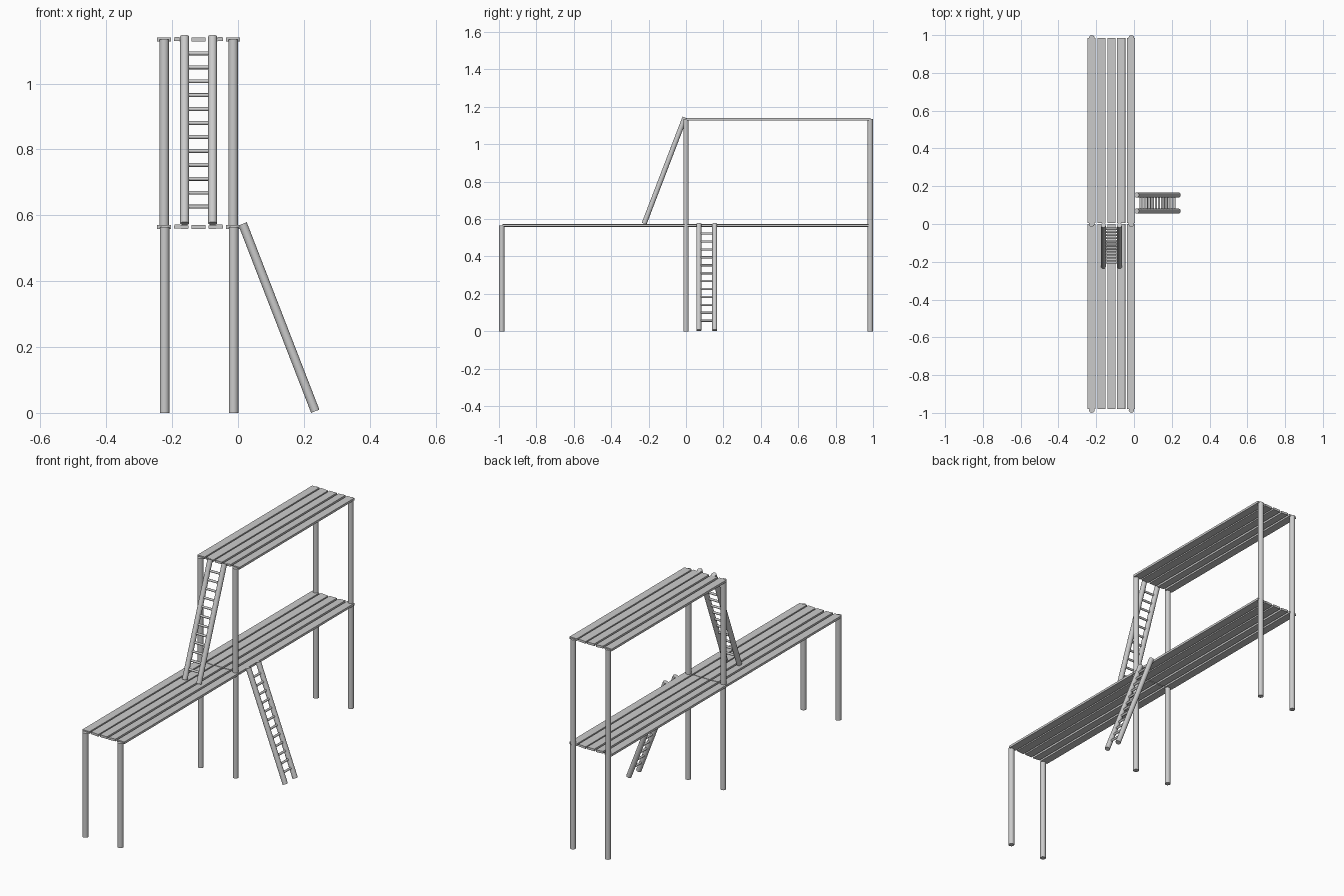
import bpy, math
from mathutils import Vector

if "Cube" in bpy.data.objects:
    bpy.data.objects.remove(bpy.data.objects["Cube"])


def finish(obj, name):
    obj.name = name
    obj.data.name = name
    return obj


def pole(name, a, b, radius, sides=20):
    """Round pole running between two points."""
    a, b = Vector(a), Vector(b)
    d = b - a
    bpy.ops.mesh.primitive_cylinder_add(vertices=sides, radius=radius, depth=d.length,
                                        location=(a + b) / 2,
                                        rotation=d.to_track_quat('Z', 'Y').to_euler())
    bpy.ops.object.shade_smooth_by_angle(angle=math.radians(40))
    return finish(bpy.context.object, name)


def plank(name, x, y, z, length, roll):
    """Thin board running along y, slightly rolled so the deck looks hand-laid."""
    bpy.ops.mesh.primitive_cube_add(size=1, location=(x, y, z), rotation=(0, roll, 0))
    obj = bpy.context.object
    obj.scale = (0.043, length, 0.012)
    bpy.ops.object.transform_apply(location=False, rotation=False, scale=True)
    return finish(obj, name)


def deck(name, y0, y1, z):
    for i, roll in enumerate((0, 0.07, 0, -0.07, 0)):
        plank(f"{name}_plank_{i + 1}", -0.2245 + 0.0523 * i, (y0 + y1) / 2, z, y1 - y0, roll)


def ladder(name, foot, head, side):
    """Two rails offset by +-side, joined by twelve rungs."""
    foot, head, side = Vector(foot), Vector(head), Vector(side)
    for s, label in ((-1, "a"), (1, "b")):
        pole(f"{name}_rail_{label}", foot + side * s, head + side * s, 0.0135)
    for i in range(12):
        p = foot.lerp(head, 0.09 + 0.0745 * i)
        pole(f"{name}_rung_{i + 1}", p - side, p + side, 0.006, 12)


# Upright posts: six below the lower decks, four carrying the upper deck
LOW, HIGH = 0.565, 1.134
for x, side in ((-0.223, "left"), (-0.0135, "right")):
    for y, place in ((-0.985, "front"), (0, "middle"), (0.985, "back")):
        pole(f"lower_post_{place}_{side}", (x, y, 0), (x, y, LOW), 0.0145)
        if y >= 0:
            pole(f"upper_post_{place}_{side}", (x - 0.001, y, LOW), (x - 0.001, y, HIGH), 0.0145)

# Decks
deck("lower_front_deck", -0.98, 0.0, LOW)
deck("lower_back_deck", 0.004, 0.986, LOW)
deck("upper_deck", 0.004, 0.986, HIGH)

# Ladders: ground to lower deck, lower deck to upper deck
ladder("lower_ladder", (0.2345, 0.111, 0.005), (0.014, 0.111, 0.574), (0, 0.0425, 0))
ladder("upper_ladder", (-0.1195, -0.224, 0.575), (-0.1195, -0.006, 1.143), (0.0425, 0, 0))
